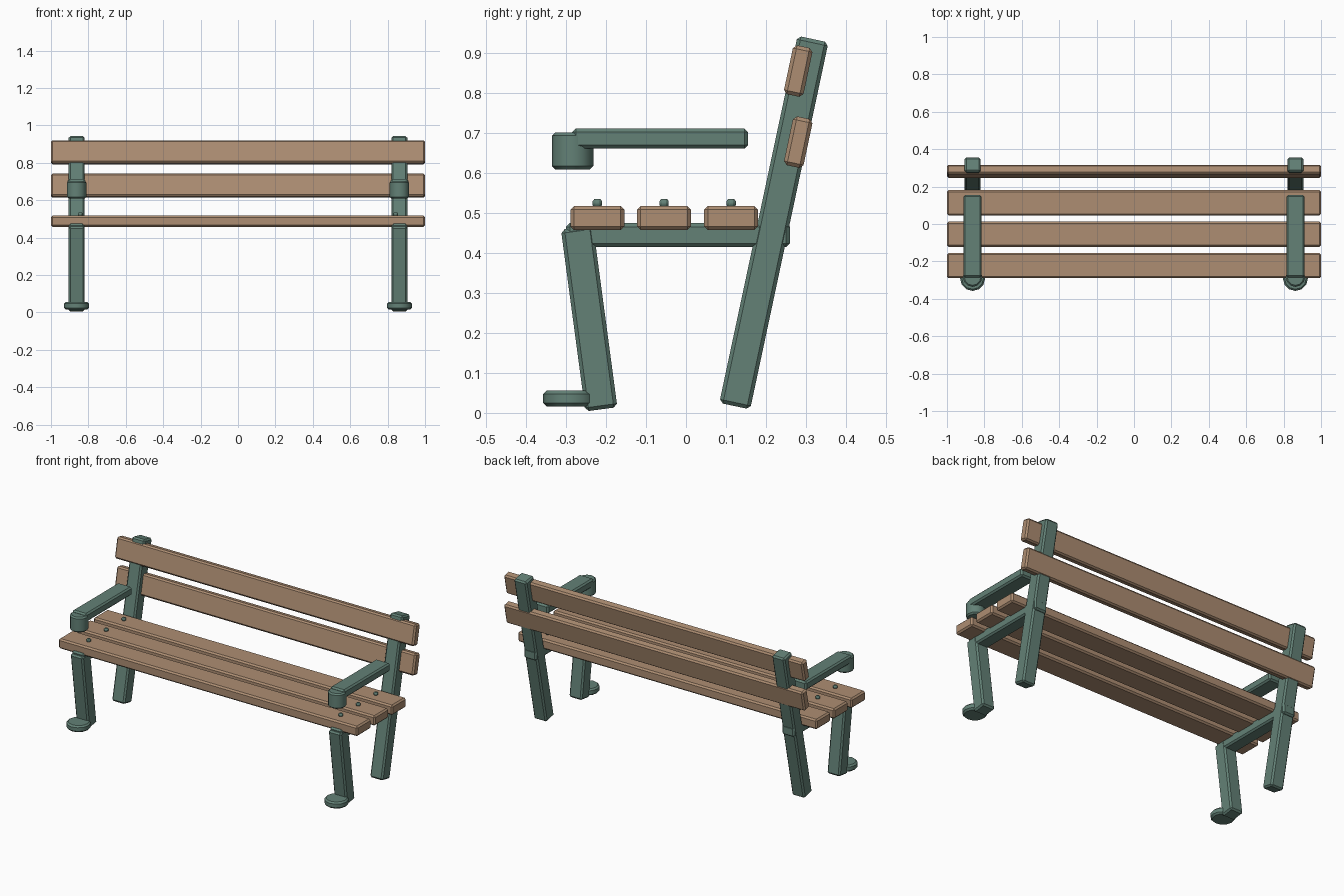
import bpy
from math import radians, atan2, hypot

if "Cube" in bpy.data.objects:
    bpy.data.objects.remove(bpy.data.objects["Cube"])


def make_material(name, rgb):
    mat = bpy.data.materials.new(name)
    mat.use_nodes = True
    color = (*rgb, 1)
    mat.diffuse_color = color
    mat.node_tree.nodes["Principled BSDF"].inputs["Base Color"].default_value = color
    return mat


WOOD = make_material("warm_wood", (0.42, 0.27, 0.17))
IRON = make_material("green_iron", (0.125, 0.22, 0.182))


def finish(name, mat, bevel):
    obj = bpy.context.object
    obj.name = name
    obj.data.materials.append(mat)
    bpy.ops.object.transform_apply(location=False, rotation=False, scale=True)
    mod = obj.modifiers.new("Bevel", "BEVEL")
    mod.width = bevel
    mod.segments = 1
    return obj


def box(name, size, loc, mat, tilt=0.0, bevel=0.009):
    bpy.ops.mesh.primitive_cube_add(size=1, location=loc, rotation=(tilt, 0, 0))
    bpy.context.object.scale = size
    return finish(name, mat, bevel)


def beam(name, x, low, high, width, depth):
    """Post between two (y, z) points."""
    dy, dz = high[0] - low[0], high[1] - low[1]
    mid = (x, (low[0] + high[0]) / 2, (low[1] + high[1]) / 2)
    return box(name, (width, depth, hypot(dy, dz)), mid, IRON, -atan2(dy, dz))


def disc(name, radius, loc, height, bevel, sides=12):
    bpy.ops.mesh.primitive_cylinder_add(vertices=sides, radius=radius, depth=height, location=loc)
    obj = finish(name, IRON, bevel)
    bpy.ops.object.shade_smooth_by_angle(angle=radians(35))
    return obj


# Wooden slats
SEAT_ROWS = (-0.222, -0.055, 0.113)
for i, y in enumerate(SEAT_ROWS):
    box(f"seat_slat_{i + 1}", (2, 0.135, 0.06), (0, y, 0.488), WOOD)
for name, z in (("lower", 0.678), ("upper", 0.856)):
    box(f"{name}_back_slat", (2, 0.05, 0.125), (0, 0.281, z), WOOD, radians(-12))

# Iron end frames, one on each side
for side, s in (("left", 1), ("right", -1)):
    x = s * 0.863
    beam(f"{side}_rear_post", x, (0.122, 0.017), (0.318, 0.936), 0.085, 0.079)
    beam(f"{side}_front_leg", x, (-0.212, 0.009), (-0.273, 0.464), 0.085, 0.081)
    box(f"{side}_seat_rail", (0.082, 0.56, 0.06), (x, -0.02, 0.445), IRON)
    box(f"{side}_armrest", (0.097, 0.44, 0.051), (x, -0.065, 0.687), IRON)
    disc(f"{side}_armrest_knob", 0.052, (x, -0.284, 0.656), 0.092, 0.008)
    disc(f"{side}_foot_pad", 0.067, (x, -0.291, 0.036), 0.04, 0.009)
    for i, y in enumerate(SEAT_ROWS):
        disc(f"{side}_bolt_{i + 1}", 0.0135, (s * 0.843, y, 0.525), 0.02, 0.005, 8)
